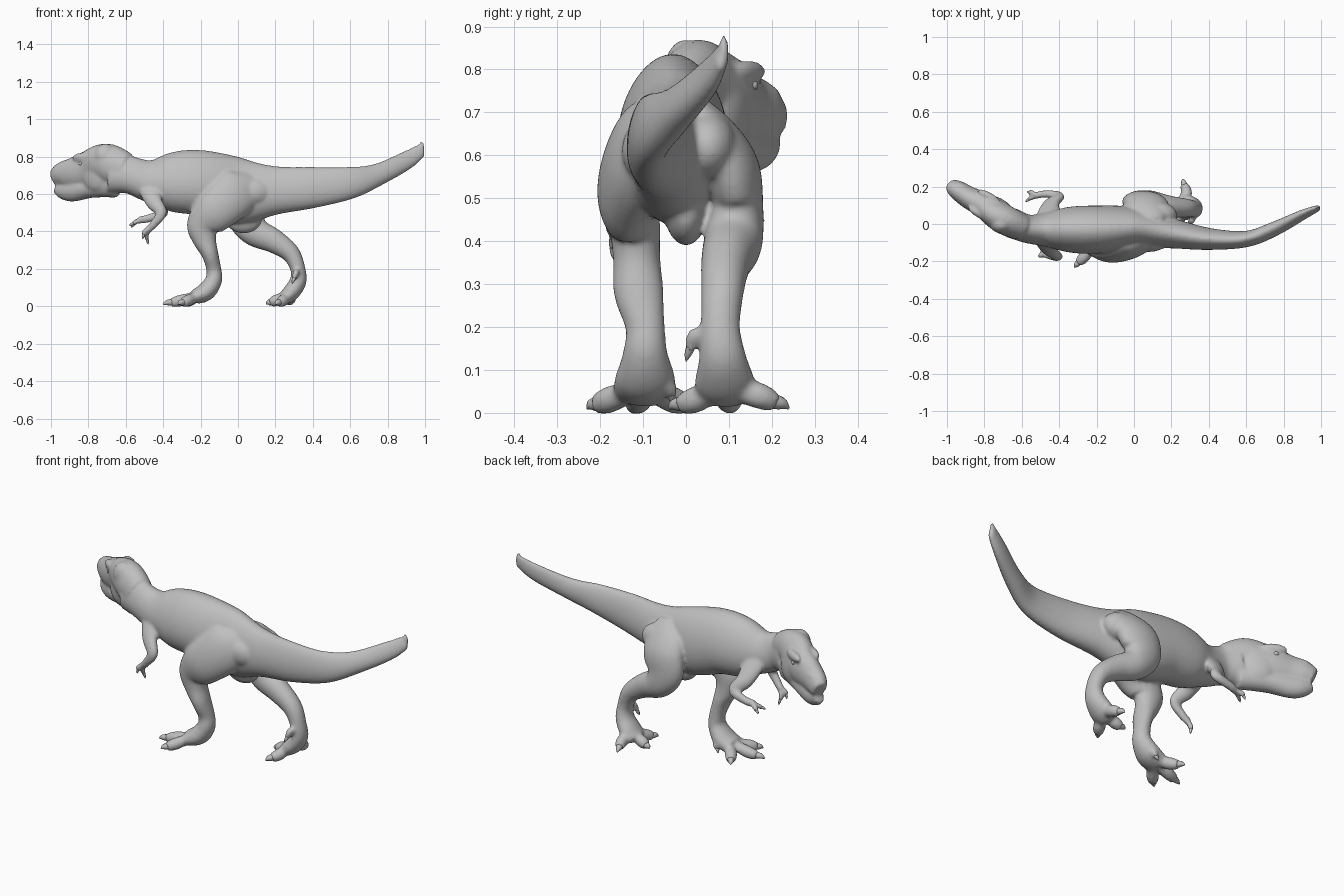
import bpy
import bmesh
import math
from mathutils import Vector, Matrix

cube = bpy.data.objects.get("Cube")
if cube:
    bpy.data.objects.remove(cube, do_unlink=True)

UNIT = 0.01  # all measurements below are in hundredths
SIDE_AXIS = Vector((0, 1, 0))
UP_AXIS = Vector((0, 0, 1))


def make_material(name, value):
    material = bpy.data.materials.new(name)
    material.use_nodes = True
    colour = (value, value, value, 1)
    material.diffuse_color = colour
    shader = material.node_tree.nodes["Principled BSDF"]
    shader.inputs["Base Color"].default_value = colour
    return material


grey = make_material("hide grey", 0.52)


def spline(before, start, end, after, t):
    """Catmull-Rom blend of one station value."""
    linear = (end - before) * t
    square = (2 * before - 5 * start + 4 * end - after) * t * t
    cubic = (3 * start - before - 3 * end + after) * t * t * t
    return start + (linear + square + cubic) / 2


def refine(stations, steps):
    """Smoothly resample stations along their path."""
    last = len(stations) - 1
    result = []
    for i in range(last):
        group = [stations[max(0, min(last, i + k))] for k in (-1, 0, 1, 2)]
        for step in range(steps):
            t = step / steps
            result.append([spline(*values, t) for values in zip(*group)])
    result.append(list(stations[last]))
    return result


def loft(bm, stations, reference=SIDE_AXIS, steps=6, sides=40, egg=0):
    """Skin ellipses given as (x, y, z, half width, half depth).

    A positive egg narrows one half of each ellipse and widens the other."""
    stations = refine(stations, steps)
    centres = [Vector(s[:3]) * UNIT for s in stations]
    rings = []
    for i, station in enumerate(stations):
        ahead = centres[min(i + 1, len(centres) - 1)]
        behind = centres[max(i - 1, 0)]
        tangent = (ahead - behind).normalized()
        side = (reference - tangent * reference.dot(tangent)).normalized()
        depth = tangent.cross(side)
        width, height = station[3] * UNIT, station[4] * UNIT
        ring = []
        for k in range(sides):
            angle = math.tau * k / sides
            wide = math.cos(angle) * (1 + egg * math.sin(angle))
            offset = side * wide * width + depth * math.sin(angle) * height
            ring.append(bm.verts.new(centres[i] + offset))
        rings.append(ring)
    for first, second in zip(rings, rings[1:]):
        for k in range(sides):
            n = (k + 1) % sides
            bm.faces.new((first[k], first[n], second[n], second[k]))
    bm.faces.new(list(reversed(rings[0])))
    bm.faces.new(rings[-1])


def ball(bm, centre, radii, turn=0):
    """Add a squashed sphere turned about the vertical axis."""
    matrix = (Matrix.Translation(Vector(centre) * UNIT)
              @ Matrix.Rotation(turn, 4, "Z")
              @ Matrix.Diagonal((*(Vector(radii) * UNIT), 1)))
    bmesh.ops.create_uvsphere(bm, u_segments=24, v_segments=16, radius=1, matrix=matrix)


def finish(bm, name):
    bmesh.ops.recalc_face_normals(bm, faces=bm.faces)
    for face in bm.faces:
        face.smooth = True
    mesh = bpy.data.meshes.new(name)
    bm.to_mesh(mesh)
    bm.free()
    mesh.materials.append(grey)
    obj = bpy.data.objects.new(name, mesh)
    bpy.context.collection.objects.link(obj)
    return obj


body = bmesh.new()
claws = bmesh.new()

# Tail, torso and neck
loft(body, [
    (98, 8.5, 83.5, 1.5, 3.6), (90, 5, 78, 2.6, 5), (75, -2.5, 70.5, 3.8, 6),
    (60, -8, 66, 4.3, 8.6), (40, -8, 63.5, 5.8, 11), (20, -5, 62, 8, 13),
    (0, -2, 61.5, 11, 18), (-20, -3, 66, 12.7, 17.5), (-35, -3, 66.5, 12, 16),
    (-47, -3, 67, 9, 11.5), (-57, -2.5, 70, 7.5, 10), (-66, 1, 72, 8, 12)], egg=0.15)
ball(body, (98, 8.8, 84), (2, 1.2, 4.2))

# Pelvis and hip muscles
ball(body, (3, 0, 47), (10, 5, 8))
ball(body, (12, 5, 62), (11, 7, 8))
ball(body, (8, -8, 61), (11, 7, 8))

# Skull and lower jaw, turned to the left
loft(body, [
    (-60, -2, 73, 7, 9), (-70, 2.8, 76, 8, 11), (-79, 9.5, 73, 7, 10.5),
    (-88, 14, 71, 6, 8.5), (-94, 18, 70, 5.2, 7), (-98, 21, 68, 3.5, 4.7)])
loft(body, [
    (-66, 2, 66, 6, 8), (-78, 9, 63.5, 5.6, 5.5), (-88, 14.5, 62, 5, 6),
    (-93, 17.5, 62, 4.3, 5), (-97, 20, 63.5, 2.5, 3.2)])
ball(body, (-71, 0, 80), (6, 5, 7))

# Brow ridges, cheeks, nostril bumps and eyes
head_turn = math.radians(-30)
across = Vector((0.5, 0.86, 0))
eyes = bmesh.new()
for sign in (-1, 1):
    ball(body, Vector((-80, 10, 79.5)) + across * sign * 5.3, (7, 2.2, 2.6), head_turn)
    ball(body, Vector((-74, 6.5, 70)) + across * sign * 4.5, (8, 3.2, 8.5), head_turn)
    ball(body, Vector((-93, 17.5, 73.5)) + across * sign * 2.8, (3.5, 1.6, 2.5), head_turn)
    ball(eyes, Vector((-81, 10.5, 76.3)) + across * sign * 6.1, (1.3, 1, 1.1), head_turn)
finish(eyes, "eyes")

# Right leg, planted forward
loft(body, [
    (6, -4, 71, 4, 7), (3, -8, 65, 6.5, 12), (-3.5, -11, 59, 7.8, 13),
    (-12, -13.5, 51, 7.2, 11.5), (-18.5, -12, 43.5, 6, 9), (-18, -11.5, 36, 5.5, 6.5),
    (-15, -11, 28, 5.8, 4.5), (-13, -9.5, 20, 4.6, 4), (-13, -9.5, 14, 5.2, 4.5),
    (-17, -9.5, 8, 7, 5), (-23, -10, 5, 7, 4)])

# Left leg, trailing behind
loft(body, [
    (8, 1, 71, 4, 7), (8, 6, 65, 5.5, 11), (6.5, 10.5, 57, 6.5, 12),
    (4.5, 12, 48, 6, 10.5), (9, 11, 40, 6.8, 8), (19, 9.3, 35, 5.8, 6.5),
    (28, 8.5, 28.5, 5, 5), (32, 8, 20, 4.6, 4), (32, 8.5, 13, 5.5, 4.5),
    (28, 9, 7, 7, 4.5), (24, 9, 4, 6, 3.5)])


def digit(base, middle, tip, size):
    """Add a knuckled toe or finger ending in a pointed claw."""
    base, middle, tip = Vector(base), Vector(middle), Vector(tip)
    root = middle.lerp(tip, 0.55)
    loft(body, [(*base, size, size), (*base.lerp(middle, 0.5), size * 0.9, size * 0.9),
                (*middle, size, size), (*root, size * 0.75, size * 0.75)], UP_AXIS)
    start = middle.lerp(tip, 0.4)
    curve = root.lerp(tip, 0.5) + UP_AXIS * size * 0.15
    loft(claws, [(*start, size * 0.6, size * 0.6), (*curve, size * 0.45, size * 0.45),
                 (*tip, size * 0.08, size * 0.08)], UP_AXIS, sides=10)


# Three toes and a dewclaw on each foot
for base, toes in (
        ((-20, -10, 6), (((-31, -11, 3), (-40, -13, 1)), ((-27, -18, 3), (-32, -23, 1)),
                         ((-26, -3, 3), (-30, 3, 1)))),
        ((27, 9, 6), (((20, 10, 3), (15, 11, 1)), ((28, 17, 4), (26, 24, 1)),
                      ((24, 2, 3), (20, -4, 1))))):
    for middle, tip in toes:
        digit(base, middle, tip, 3.1)
digit((-14, -8, 9), (-16, -4, 6), (-18, -3, 2), 1.8)
digit((32, 6, 18), (31, 2, 18), (29, 0, 12), 1.8)

# Arms
loft(body, [
    (-46, -5, 68, 3, 5), (-47, -9, 63, 3, 6), (-45, -14, 56, 3, 4.5),
    (-41, -17.5, 50, 2.3, 3), (-45, -17, 44, 2, 2.2), (-48, -16, 41, 1.8, 2)])
loft(body, [
    (-46, 1, 68, 3, 5), (-46, 5, 63, 3, 6), (-44, 11, 55, 3, 4.5),
    (-40, 15, 50, 2.3, 2.8), (-48, 16, 47, 2, 2.2), (-53, 15, 46, 1.8, 2)])

# Two fingers on each hand
digit((-47, -16, 42), (-49, -15, 38), (-48, -14, 33), 1.4)
digit((-47, -16, 42), (-50, -17, 40), (-51, -17, 36), 1.4)
digit((-52, 15, 46), (-55, 14, 45), (-58, 12, 43), 1.4)
digit((-52, 15, 46), (-55, 17, 45), (-57, 17, 42), 1.4)

finish(claws, "claws")

# Fuse the body forms into one continuous skin
skin = finish(body, "body")
fuse = skin.modifiers.new("fuse", "REMESH")
fuse.mode = "VOXEL"
fuse.voxel_size = 0.008
fuse.use_smooth_shade = True
relax = skin.modifiers.new("relax", "SMOOTH")
relax.factor = 0.5
relax.iterations = 8
